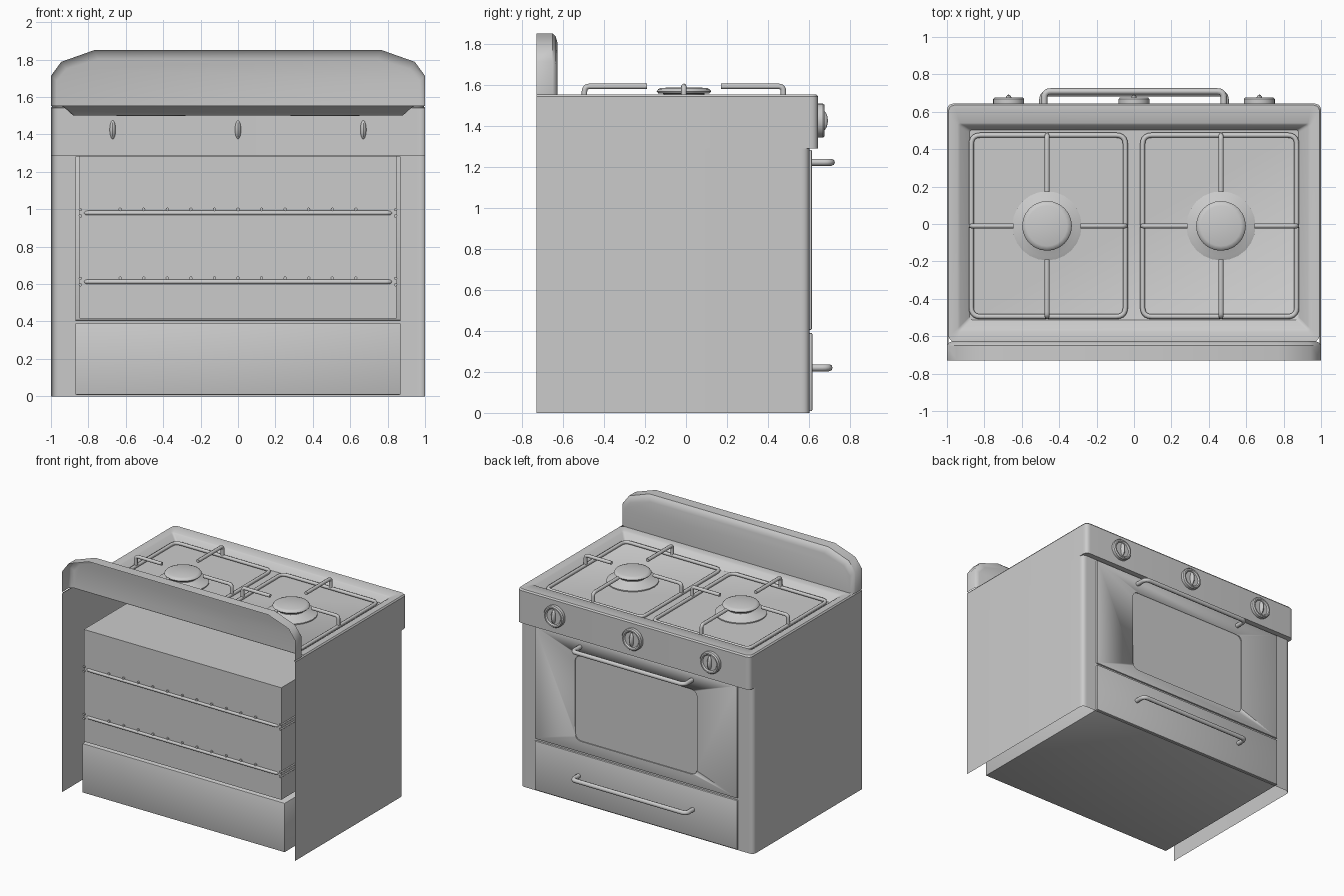
import bpy, bmesh, math
from mathutils import Vector

if "Cube" in bpy.data.objects:
    bpy.data.objects.remove(bpy.data.objects["Cube"])


def finish(name, bm, angle=35, normals=True):
    if normals:
        bmesh.ops.recalc_face_normals(bm, faces=bm.faces)
    me = bpy.data.meshes.new(name)
    bm.to_mesh(me)
    bm.free()
    ob = bpy.data.objects.new(name, me)
    bpy.context.collection.objects.link(ob)
    smooth(ob, angle)
    return ob


def smooth(ob, angle=35):
    bpy.ops.object.select_all(action='DESELECT')
    ob.select_set(True)
    bpy.context.view_layer.objects.active = ob
    bpy.ops.object.shade_smooth_by_angle(angle=math.radians(angle))


def box(name, x, y, z, bevel=0.0):
    bm = bmesh.new()
    bmesh.ops.create_cube(bm, size=1)
    for v in bm.verts:
        v.co = Vector([(a[0] + a[1]) / 2 + c * (a[1] - a[0]) for a, c in zip((x, y, z), v.co)])
    if bevel:
        bmesh.ops.bevel(bm, geom=bm.edges[:], offset=bevel, segments=2, profile=0.5, affect='EDGES')
    return finish(name, bm)


def fillet(points, r, closed=False, n=5):
    """Round the corners of a polyline."""
    pts = [Vector(p) for p in points]
    out = []
    for i, p in enumerate(pts):
        if not closed and i in (0, len(pts) - 1):
            out.append(p)
            continue
        a = p + (pts[i - 1] - p).normalized() * r
        b = p + (pts[(i + 1) % len(pts)] - p).normalized() * r
        for k in range(n + 1):
            t = k / n
            out.append(a * (1 - t) ** 2 + p * 2 * t * (1 - t) + b * t * t)
    return out


def rods(name, paths, radius):
    """One mesh from several round rods; paths are (points, closed)."""
    cu = bpy.data.curves.new(name, 'CURVE')
    cu.dimensions = '3D'
    cu.bevel_depth = radius
    cu.bevel_resolution = 2
    cu.use_fill_caps = True
    for pts, closed in paths:
        sp = cu.splines.new('POLY')
        sp.points.add(len(pts) - 1)
        for q, p in zip(sp.points, pts):
            q.co = (*p, 1)
        sp.use_cyclic_u = closed
    ob = bpy.data.objects.new(name, cu)
    bpy.context.collection.objects.link(ob)
    bpy.ops.object.select_all(action='DESELECT')
    ob.select_set(True)
    bpy.context.view_layer.objects.active = ob
    bpy.ops.object.convert(target='MESH')
    smooth(bpy.context.object, 50)


def lathe(name, profile, steps, place, angle=35):
    bm = bmesh.new()
    vs = [bm.verts.new((r, 0, z)) for r, z in profile]
    es = [bm.edges.new(p) for p in zip(vs, vs[1:])]
    bmesh.ops.spin(bm, geom=vs + es, axis=(0, 0, 1), cent=(0, 0, 0), angle=2 * math.pi, steps=steps)
    bmesh.ops.remove_doubles(bm, verts=bm.verts, dist=1e-4)
    for v in bm.verts:
        v.co = place(v.co)
    return finish(name, bm, angle)


def bridge(bm, rings, closed):
    """Quad strips between consecutive rings of points; returns the last ring."""
    loops = [[bm.verts.new(p) for p in ring] for ring in rings]
    for a, b in zip(loops, loops[1:]):
        n = len(a)
        for i in range(n if closed else n - 1):
            j = (i + 1) % n
            bm.faces.new((a[i], a[j], b[j], b[i]))
    return loops[-1]


# Outer shell: sheet sides and front, open at the back and underneath
def shell_ring(z, front, inset=0.0):
    w = 1 - inset
    return fillet([(-w, -0.73, z), (-w, front - inset, z), (w, front - inset, z), (w, -0.73, z)], 0.04)


bm = bmesh.new()
bridge(bm, [shell_ring(0, 0.602), shell_ring(1.29, 0.602), shell_ring(1.29, 0.644),
            shell_ring(1.542, 0.644), shell_ring(1.553, 0.644, 0.008)], False)
finish('body_shell', bm)


# Sunken cooktop tray
def tray_ring(w, back, front, z, r):
    return fillet([(-w, back, z), (-w, front, z), (w, front, z), (w, back, z)], r, True)


bm = bmesh.new()
last = bridge(bm, [tray_ring(0.992, -0.63, 0.636, 1.553, 0.04), tray_ring(0.945, -0.575, 0.54, 1.553, 0.015),
                   tray_ring(0.93, -0.56, 0.53, 1.545, 0.015), tray_ring(0.88, -0.512, 0.502, 1.50, 0.015)], True)
bm.faces.new(last)
finish('cooktop_tray', bm)


# Backsplash, hollow from behind
def splash_ring(y, sx, sz):
    half = [(1, 0), (1, 0.16), (0.945, 0.235), (0.77, 0.297)]
    half += [(-x, z) for x, z in reversed(half)]
    return [(x * sx, y, 1.553 + z * sz) for x, z in half]


bm = bmesh.new()
last = bridge(bm, [splash_ring(-0.73, 1, 1), splash_ring(-0.65, 1, 1), splash_ring(-0.635, 0.99, 0.95),
                   splash_ring(-0.626, 0.97, 0.84)], False)
bm.faces.new(last)
finish('backsplash', bm, 40)

# Oven box, drawer and door
box('oven_box', (-0.848, 0.848), (-0.68, 0.60), (0.415, 1.285))
box('drawer', (-0.87, 0.87), (-0.67, 0.616), (0.008, 0.39), 0.006)
door = box('oven_door', (-0.87, 0.87), (0.585, 0.614), (0.405, 1.283), 0.005)

# Shallow rounded window recess cut into the door
bm = bmesh.new()
outline = [(-0.525, 0.49), (0.525, 0.49), (0.525, 1.15), (-0.525, 1.15)]
ends = [fillet([(x, y, z) for x, z in outline], 0.06, True) for y in (0.606, 0.65)]
top = bridge(bm, ends, True)
bm.faces.new(top)
bmesh.ops.holes_fill(bm, edges=bm.edges[:])
cutter = finish('window_cutter', bm)
cutter.hide_render = True
cutter.hide_viewport = True
cut = door.modifiers.new('window', 'BOOLEAN')
cut.operation = 'DIFFERENCE'
cut.object = cutter

# Bar handles
for name, z, w, y in (('door_handle', 1.222, 0.48, 0.709), ('drawer_handle', 0.22, 0.49, 0.698)):
    path = [(-w, 0.605, z), (-w, y, z), (w, y, z), (w, 0.605, z)]
    rods(name, [(fillet(path, 0.035), False)], 0.017)

# Control knobs: dial with raised rim and a lens-shaped grip
dial = [(0.083, 0), (0.083, 0.025), (0.076, 0.034), (0.066, 0.034), (0.058, 0.024), (0, 0.024)]
for i, x in enumerate((-0.67, 0, 0.67)):
    lathe(f'knob_dial_{i}', dial, 28, lambda c: Vector((x + c.x, 0.642 + c.z, 1.425 + c.y)))
    bm = bmesh.new()
    bmesh.ops.create_uvsphere(bm, u_segments=16, v_segments=10, radius=1)
    for v in bm.verts:
        v.co = Vector((x + v.co.x * 0.018, 0.658 + v.co.y * 0.034, 1.425 + v.co.z * 0.055))
    finish(f'knob_grip_{i}', bm)

# Burners and pan grates
burner = [(0.185, 1.498), (0.185, 1.508), (0.165, 1.516), (0.12, 1.53), (0.10, 1.54), (0.10, 1.556),
          (0.125, 1.558), (0.133, 1.568), (0.125, 1.579), (0.108, 1.585), (0, 1.587)]
for side, s in (('left', -1), ('right', 1)):
    cx, cy, low, high = s * 0.465, -0.01, 1.515, 1.592
    lathe(f'{side}_burner', burner, 24, lambda c: Vector((cx + c.x, cy + c.y, c.z)))
    gx, hx, hy = s * 0.458, 0.412, 0.485
    frame = [(gx + a * hx, cy + b * hy, low) for a, b in ((-1, -1), (1, -1), (1, 1), (-1, 1))]
    paths = [(fillet(frame, 0.05, True), True)]
    for d in (-1, 1):
        along_x = [(gx + d * hx, cy, low), (gx + d * hx, cy, high), (cx + d * 0.18, cy, high)]
        along_y = [(cx, cy + d * hy, low), (cx, cy + d * hy, high), (cx, cy + d * 0.18, high)]
        paths += [(fillet(p, 0.025), False) for p in (along_x, along_y)]
    rods(f'{side}_grate', paths, 0.0135)

# Oven racks and their side rails, just showing through the rear wall
for name, z in (('upper_rack', 0.98), ('lower_rack', 0.612)):
    loop = [(-0.82, -0.682, z), (0.82, -0.682, z), (0.82, 0.56, z), (-0.82, 0.56, z)]
    rods(name, [(fillet(loop, 0.03, True), True)], 0.012)
    wires = [([(i * 0.126, -0.69, z + 0.02), (i * 0.126, 0.56, z + 0.02)], False) for i in range(-5, 6)]
    wires += [([(s * 0.843, -0.69, z + h), (s * 0.843, 0.56, z + h)], False) for s in (-1, 1) for h in (-0.016, 0.018)]
    rods(name + '_wires', wires, 0.009)
